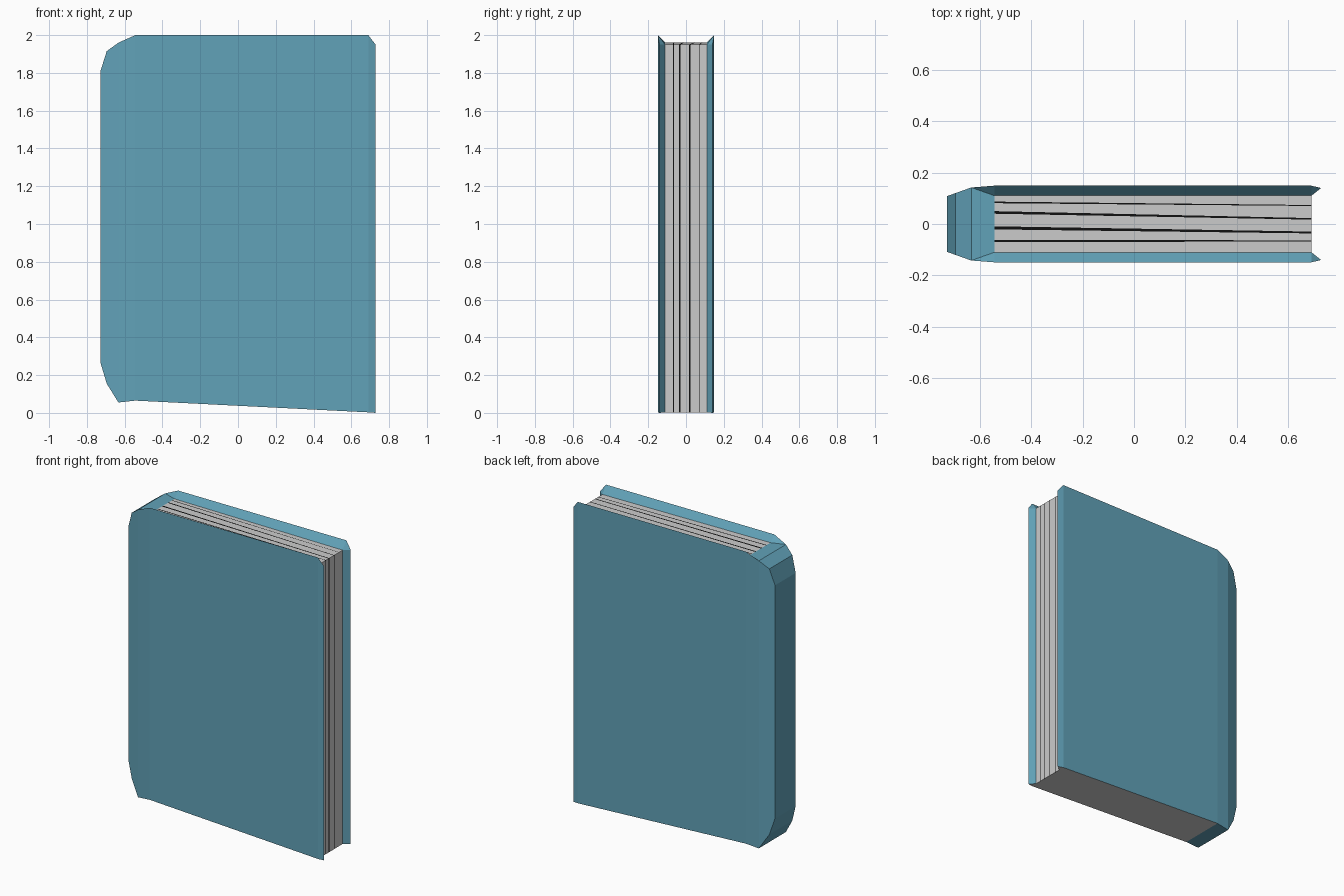
import bpy, bmesh

if "Cube" in bpy.data.objects:
    bpy.data.objects.remove(bpy.data.objects["Cube"])


def build(name, faces, colour=None):
    """Make a flat-shaded object from a list of faces given as corner points."""
    bm = bmesh.new()
    for pts in faces:
        bm.faces.new([bm.verts.new(p) for p in pts])
    bmesh.ops.remove_doubles(bm, verts=bm.verts, dist=0.0005)
    bmesh.ops.recalc_face_normals(bm, faces=bm.faces)
    me = bpy.data.meshes.new(name)
    bm.to_mesh(me)
    bm.free()
    ob = bpy.data.objects.new(name, me)
    bpy.context.collection.objects.link(ob)
    if colour:
        mat = bpy.data.materials.new(name + "_colour")
        mat.diffuse_color = (*colour, 1)
        mat.use_nodes = True
        mat.node_tree.nodes["Principled BSDF"].inputs["Base Color"].default_value = mat.diffuse_color
        me.materials.append(mat)
    return ob


# Cross-section stations from spine to fore-edge: x, half thickness, top z, bottom z
stations = [(-.728, .108, 1.81, .265), (-.695, .12, 1.915, .155),
            (-.633, .142, 1.96, .055), (-.543, .149, 2.0, .065),
            (.69, .149, 2.0, .003), (.728, .14, 1.95, 0)]
XL, XR, YI, ZL, ZR = -.543, .69, .11, 1.96, 1.95   # page block limits
ZB = .003


def top(i, s):
    x, y, t, b = stations[i]
    return (x, s * y, t)


def bot(i, s):
    x, y, t, b = stations[i]
    return (x, s * y, b)


# Cover: boards, chamfered rims and spine
cover = [[top(0, -1), top(0, 1), bot(0, 1), bot(0, -1)]]
for s in (-1, 1):
    in_l, in_r, in_b = (XL, s * YI, ZL), (XR, s * YI, ZR), (XR, s * YI, ZB)
    for i in range(5):
        cover.append([top(i, s), top(i + 1, s), bot(i + 1, s), bot(i, s)][::s])
    cover += [[top(2, s), in_l, top(3, s)][::s],
              [top(3, s), in_l, in_r, top(4, s)][::s],
              [top(4, s), in_r, top(5, s)][::s],
              [in_r, in_b, bot(5, s), top(5, s)][::s]]
for i in range(2):
    cover.append([top(i, -1), top(i + 1, -1), top(i + 1, 1), top(i, 1)])
cover.append([top(2, -1), (XL, -YI, ZL), (XL, YI, ZL), top(2, 1)])
for i in range(3):
    cover.append([bot(i, 1), bot(i + 1, 1), bot(i + 1, -1), bot(i, -1)])
build("cover", cover, (.12, .36, .48))

# Pages: strips over the top and down the fore-edge, split by slanting dark gaps
gaps = [(-.066, -.066, .004), (-.015, -.033, .006),
        (.045, .02, .005), (.084, .072, .003)]        # y at spine, y at edge, half width
cuts = [(-YI, -YI)]
for a, b, w in gaps:
    cuts += [(a - w, b - w * .6), (a + w, b + w * .6)]
cuts.append((YI, YI))
strips = {0: [], 1: []}
for k in range(len(cuts) - 1):
    (a0, b0), (a1, b1) = cuts[k], cuts[k + 1]
    strips[k % 2] += [[(XL, a0, ZL), (XR, b0, ZR), (XR, b1, ZR), (XL, a1, ZL)],
                      [(XR, b0, ZR), (XR, b0, ZB), (XR, b1, ZB), (XR, b1, ZR)]]
build("pages", strips[0])
build("page_gaps", strips[1], (.005, .005, .005))

# Grey underside, sloping up towards the spine
build("underside", [[bot(3, 1), bot(4, 1), bot(5, 1), (XR, YI, ZB),
                     (XR, -YI, ZB), bot(5, -1), bot(4, -1), bot(3, -1)]])
for p in bpy.data.objects["underside"].data.polygons:
    if p.normal.z > 0:
        p.flip()
for name in ("pages", "page_gaps"):
    me = bpy.data.objects[name].data
    for p in me.polygons:
        if p.normal.z < -.5 or p.normal.x < -.5:
            p.flip()
